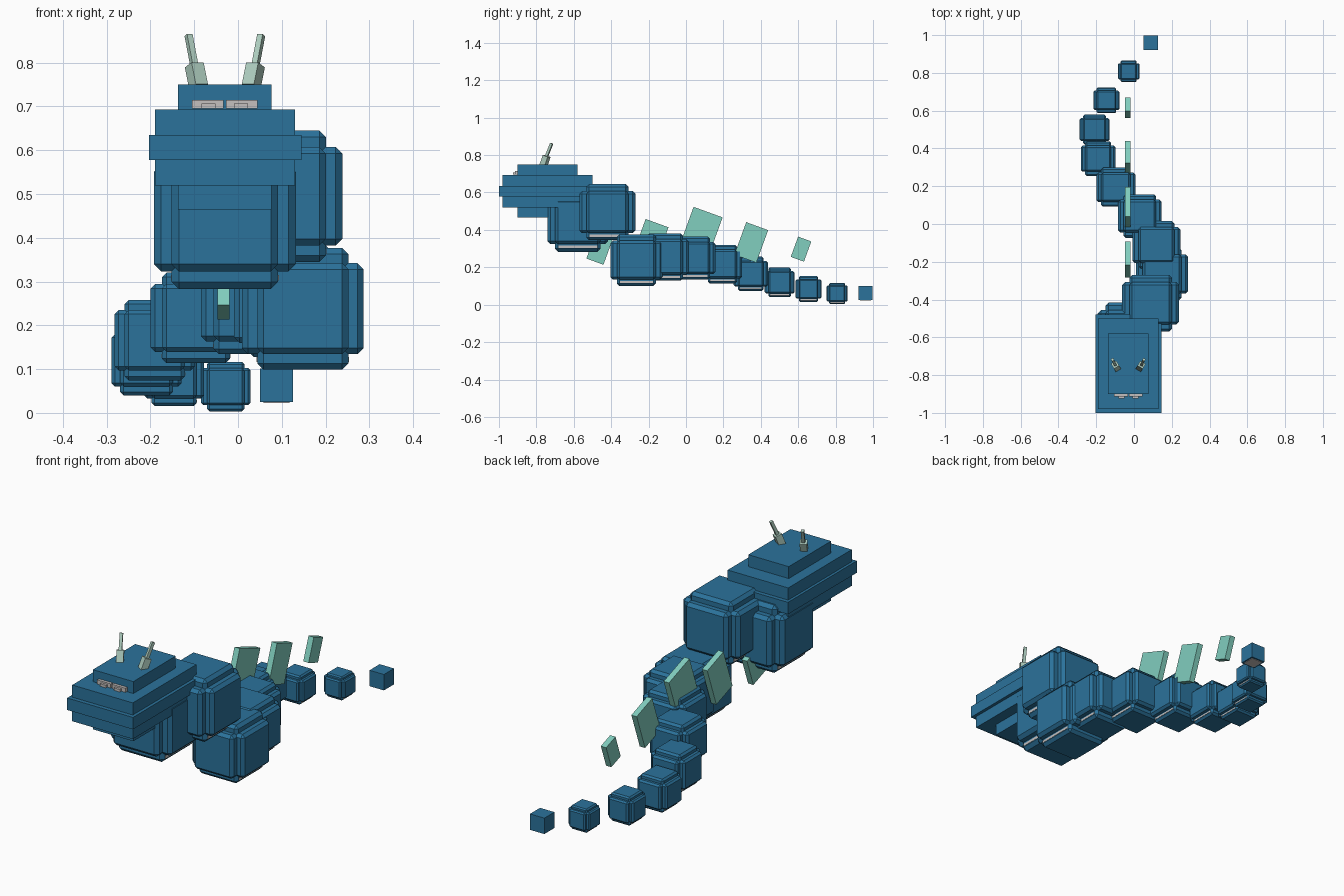
import bpy, bmesh
from math import radians
from mathutils import Vector, Matrix

old = bpy.data.objects.get("Cube")
if old:
    bpy.data.objects.remove(old, do_unlink=True)


def material(name, rgb):
    m = bpy.data.materials.new(name)
    m.use_nodes = True
    m.diffuse_color = (*rgb, 1)
    m.node_tree.nodes["Principled BSDF"].inputs["Base Color"].default_value = (*rgb, 1)
    return m


BLUE = material("deep blue", (0.024, 0.17, 0.33))
MINT = material("mint green", (0.22, 0.62, 0.52))
PALE = material("pale green", (0.43, 0.62, 0.53))
GREY = material("light grey", (0.56, 0.53, 0.52))


def add_box(bm, center, half, bevel=0, rot=None):
    """Add one box, given its centre and half sizes, to a mesh."""
    mat = Matrix.Translation(center) @ (rot or Matrix()) @ Matrix.Diagonal((*[2 * h for h in half], 1))
    verts = bmesh.ops.create_cube(bm, size=1, matrix=mat)["verts"]
    if bevel:
        edges = list({e for v in verts for e in v.link_edges})
        bmesh.ops.bevel(bm, geom=edges, offset=bevel, segments=1, affect='EDGES')


def finish(bm, name, mat):
    me = bpy.data.meshes.new(name)
    bm.to_mesh(me)
    bm.free()
    me.materials.append(mat)
    ob = bpy.data.objects.new(name, me)
    bpy.context.collection.objects.link(ob)
    return ob


def box(name, mat, center, half, rot=None):
    bm = bmesh.new()
    add_box(bm, center, half, 0, rot)
    return finish(bm, name, mat)


def span(name, mat, x, y, z):
    """Box from its limits on each axis."""
    return box(name, mat, [sum(r) / 2 for r in (x, y, z)], [(r[1] - r[0]) / 2 for r in (x, y, z)])


# Body segments: three crossed chamfered boxes each, shrinking towards the tail
SEGMENTS = [(-0.03, -0.578, 0.445), (0.088, -0.42, 0.495), (0.148, -0.265, 0.238),
            (0.118, -0.112, 0.255), (0.031, 0.042, 0.25), (-0.096, 0.195, 0.217),
            (-0.19, 0.346, 0.166), (-0.209, 0.5, 0.12), (-0.146, 0.655, 0.084),
            (-0.028, 0.808, 0.06)]
for i, c in enumerate(SEGMENTS):
    h = 0.162 - 0.0117 * i
    bm = bmesh.new()
    for axis in range(3):
        half = [0.75 * h] * 3
        half[axis] = h
        add_box(bm, c, half, 0.1 * h)
    finish(bm, f"body_segment_{i + 1}", BLUE)
    box(f"belly_plate_{i + 1}", GREY, Vector(c) - Vector((0, 0, 0.84 * h)), (0.76 * h, 0.64 * h, 0.04 * h))

# Tail tip
box("tail_tip", BLUE, (0.088, 0.96, 0.063), (0.038, 0.038, 0.038))
box("tail_plate", GREY, (0.088, 0.96, 0.026), (0.03, 0.03, 0.003))

# Head layers
span("lower_jaw", BLUE, (-0.137, 0.077), (-0.9, -0.58), (0.465, 0.53))
span("upper_jaw", BLUE, (-0.19, 0.13), (-0.98, -0.5), (0.52, 0.58))
span("head_rim", BLUE, (-0.203, 0.145), (-1.0, -0.48), (0.578, 0.635))
span("head_upper", BLUE, (-0.19, 0.13), (-0.98, -0.5), (0.635, 0.693))
span("head_crown", BLUE, (-0.137, 0.077), (-0.9, -0.58), (0.693, 0.75))

# Eyes and horns, mirrored about the head's middle
MID = -0.03
for side, s in (("right", -1), ("left", 1)):
    box(f"{side}_eye", GREY, (MID + s * 0.039, -0.905, 0.705), (0.036, 0.009, 0.01))
    box(f"{side}_pupil", GREY, (MID + s * 0.037, -0.917, 0.701), (0.016, 0.008, 0.006))
    points = [Vector((MID + s * dx, y, z)) for dx, y, z in
              ((0.06, -0.762, 0.745), (0.07, -0.745, 0.795), (0.083, -0.718, 0.863))]
    for part, a, b, w in (("base", *points[:2], 0.016), ("tip", *points[1:], 0.007)):
        rot = (b - a).to_track_quat('Z', 'Y').to_matrix().to_4x4()
        box(f"{side}_horn_{part}", PALE, (a + b) / 2, (w, w, (b - a).length / 2), rot)

# Back fins leaning backwards: y, z, width, length
LEAN = Matrix.Rotation(radians(-20), 4, 'X')
FINS = [(-0.463, 0.296, 0.097, 0.14), (-0.189, 0.342, 0.13, 0.2), (0.084, 0.401, 0.165, 0.2),
        (0.349, 0.333, 0.125, 0.185), (0.615, 0.297, 0.075, 0.115)]
for i, (y, z, w, l) in enumerate(FINS):
    box(f"back_fin_{i + 1}", MINT, (-0.033, y, z), (0.014, w / 2, l / 2), LEAN)
